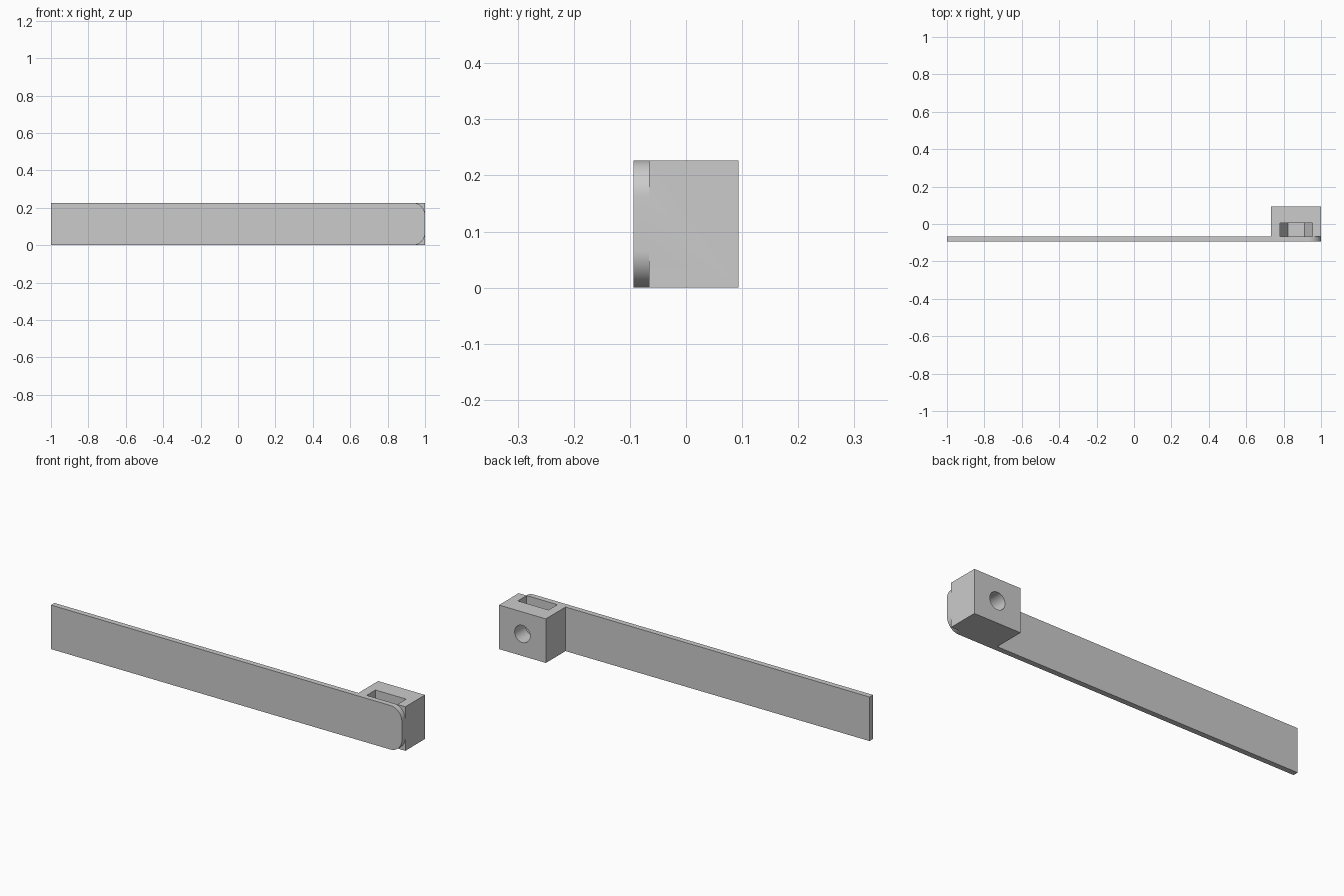
import bpy
import bmesh
from math import cos, sin, pi, radians

if "Cube" in bpy.data.objects:
    bpy.data.objects.remove(bpy.data.objects["Cube"], do_unlink=True)

HEIGHT = 0.227
MID_Z = HEIGHT / 2
FRONT, PLATE_BACK, BACK = -0.094, -0.066, 0.094
NUT_X, NUT_SIDE = 0.867, 0.0875

grey = bpy.data.materials.new("light grey")
grey.use_nodes = True
grey.diffuse_color = (0.6, 0.6, 0.6, 1)
grey.node_tree.nodes["Principled BSDF"].inputs["Base Color"].default_value = (0.6, 0.6, 0.6, 1)


def extrude_y(name, outline, y0, y1):
    """Solid from an (x, z) outline, extruded from y0 to y1."""
    bm = bmesh.new()
    face = bm.faces.new([bm.verts.new((x, y0, z)) for x, z in outline])
    grown = bmesh.ops.extrude_face_region(bm, geom=[face])["geom"]
    moved = [v for v in grown if isinstance(v, bmesh.types.BMVert)]
    bmesh.ops.translate(bm, verts=moved, vec=(0, y1 - y0, 0))
    bmesh.ops.recalc_face_normals(bm, faces=bm.faces)
    mesh = bpy.data.meshes.new(name)
    bm.to_mesh(mesh)
    bm.free()
    mesh.materials.append(grey)
    obj = bpy.data.objects.new(name, mesh)
    bpy.context.collection.objects.link(obj)
    return obj


def arc(cx, cz, radius, start, end, steps):
    angles = [start + (end - start) * i / steps for i in range(steps + 1)]
    return [(cx + radius * cos(a), cz + radius * sin(a)) for a in angles]


# Long flat plate with two rounded corners at the left end
r = 0.066
plate_outline = [(-1, HEIGHT), (-1, 0)]
plate_outline += arc(1 - r, r, r, -pi / 2, 0, 16)
plate_outline += arc(1 - r, HEIGHT - r, r, 0, pi / 2, 16)
arm = extrude_y("clamp_arm", plate_outline, FRONT, PLATE_BACK)

# Square block on the back of the plate
block_outline = [(0.733, 0), (1, 0), (1, HEIGHT), (0.733, HEIGHT)]
block = extrude_y("end_block", block_outline, PLATE_BACK, BACK)

# Nut slot: lower half of a hexagon, open at the top
slot_outline = arc(NUT_X, MID_Z, NUT_SIDE, pi, 2 * pi, 3)
slot_outline += [(NUT_X + NUT_SIDE, HEIGHT + 0.1), (NUT_X - NUT_SIDE, HEIGHT + 0.1)]
slot = extrude_y("nut_slot_cutter", slot_outline, PLATE_BACK, 0.006)

# Round bolt hole from the back into the slot
hole_outline = arc(NUT_X, MID_Z, 0.044, 0, 2 * pi, 48)[:-1]
hole = extrude_y("bolt_hole_cutter", hole_outline, -0.03, BACK + 0.1)

# Join the block and cut the slot and the hole
for tool, operation in ((block, "UNION"), (slot, "DIFFERENCE"), (hole, "DIFFERENCE")):
    mod = arm.modifiers.new(tool.name, "BOOLEAN")
    mod.object, mod.operation, mod.solver = tool, operation, "EXACT"
depsgraph = bpy.context.evaluated_depsgraph_get()
solid = bpy.data.meshes.new_from_object(arm.evaluated_get(depsgraph))
arm.modifiers.clear()
arm.data = solid
for tool in (block, slot, hole):
    bpy.data.objects.remove(tool, do_unlink=True)

# Merge coplanar faces and smooth only the curved walls
bm = bmesh.new()
bm.from_mesh(solid)
bmesh.ops.remove_doubles(bm, verts=bm.verts, dist=0.00001)
bmesh.ops.dissolve_limit(bm, angle_limit=radians(0.5), verts=bm.verts, edges=bm.edges)
bm.to_mesh(solid)
bm.free()
bpy.ops.object.select_all(action="DESELECT")
arm.select_set(True)
bpy.context.view_layer.objects.active = arm
bpy.ops.object.shade_smooth_by_angle(angle=radians(30))
